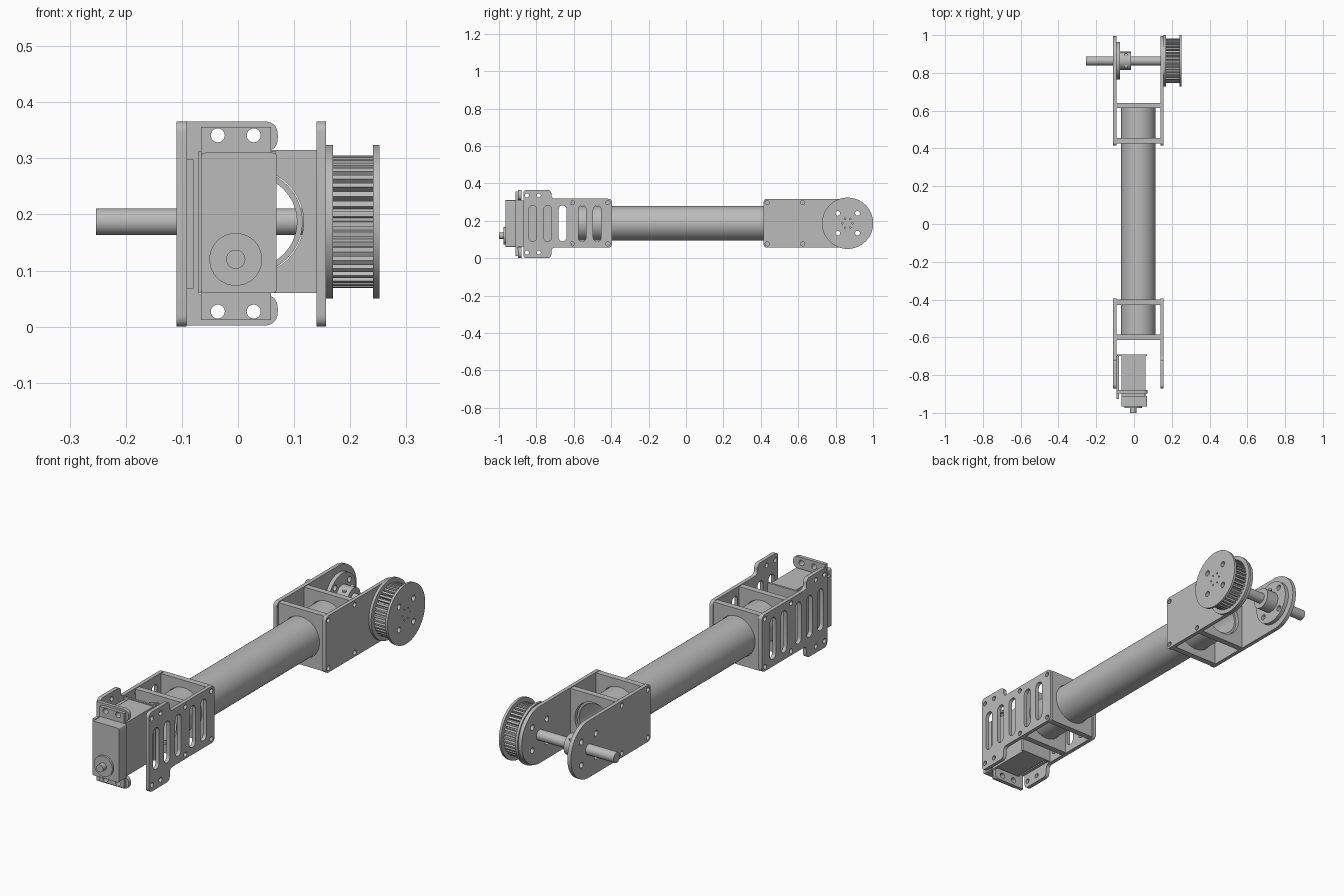
import bpy, bmesh
from math import sin, cos, pi, radians
from mathutils import Matrix, Vector

if "Cube" in bpy.data.objects:
    bpy.data.objects.remove(bpy.data.objects["Cube"])

grey = bpy.data.materials.new("plain grey")
grey.use_nodes = True
GREY = (0.5, 0.5, 0.5, 1)
grey.diffuse_color = GREY
grey.node_tree.nodes["Principled BSDF"].inputs["Base Color"].default_value = GREY

# Local outline (u, v) and depth w: "x" maps to (y, z, x), "y" maps to (x, z, -y)
FRAMES = {"x": Matrix(((0, 0, 1, 0), (1, 0, 0, 0), (0, 1, 0, 0), (0, 0, 0, 1))),
          "y": Matrix.Rotation(pi / 2, 4, "X")}


def circle(u, v, r, n=40):
    return [(u + r * cos(2 * pi * i / n), v + r * sin(2 * pi * i / n)) for i in range(n)]


def rect(u0, u1, v0, v1):
    return [(u0, v0), (u1, v0), (u1, v1), (u0, v1)]


def rounded(points, radius, keep=()):
    """Round every corner of an outline except the indices in keep."""
    out = []
    for i, p in enumerate(points):
        p = Vector(p)
        if i in keep:
            out.append(tuple(p))
            continue
        a = p + (Vector(points[i - 1]) - p).normalized() * radius
        b = p + (Vector(points[(i + 1) % len(points)]) - p).normalized() * radius
        for k in range(8):
            t = k / 7
            out.append(tuple(a * (1 - t) ** 2 + p * 2 * t * (1 - t) + b * t * t))
    return out


def slot(u, v0, v1, r):
    """Upright slot with round ends."""
    arc = [pi * k / 10 for k in range(11)]
    return ([(u + r * cos(a), v1 - r + r * sin(a)) for a in arc] +
            [(u - r * cos(a), v0 + r - r * sin(a)) for a in arc])


def plate(name, axis, start, end, outline, holes=()):
    """Extrude an outline with holes between two positions on an axis."""
    curve = bpy.data.curves.new(name, "CURVE")
    curve.dimensions = "2D"
    curve.fill_mode = "BOTH"
    curve.extrude = abs(end - start) / 2
    for loop in [outline, *holes]:
        spline = curve.splines.new("POLY")
        spline.points.add(len(loop) - 1)
        for point, (u, v) in zip(spline.points, loop):
            point.co = (u, v, 0, 1)
        spline.use_cyclic_u = True
    temp = bpy.data.objects.new(name + "_curve", curve)
    bpy.context.collection.objects.link(temp)
    bpy.context.view_layer.update()
    graph = bpy.context.evaluated_depsgraph_get()
    mesh = bpy.data.meshes.new_from_object(temp.evaluated_get(graph))
    bpy.data.objects.remove(temp)
    bpy.data.curves.remove(curve)

    mid = (start + end) / 2
    shift = (mid, 0, 0) if axis == "x" else (0, mid, 0)
    mesh.transform(Matrix.Translation(shift) @ FRAMES[axis])
    bm = bmesh.new()
    bm.from_mesh(mesh)
    bmesh.ops.remove_doubles(bm, verts=bm.verts, dist=0.00001)
    bmesh.ops.recalc_face_normals(bm, faces=bm.faces)
    for face in bm.faces:
        face.smooth = True
    bm.to_mesh(mesh)
    bm.free()
    mesh.set_sharp_from_angle(angle=radians(30))
    mesh.materials.clear()
    mesh.materials.append(grey)
    obj = bpy.data.objects.new(name, mesh)
    bpy.context.collection.objects.link(obj)
    return obj


def cylinder(name, axis, start, end, u, v, r, holes=()):
    return plate(name, axis, start, end, circle(u, v, r), holes)


MID = 0.187             # height of the arm's centre line
AXLE = 0.864            # y of the pulley axle
BOT, TOP = 0.057, 0.318
SIDES = {"left": (0.14, 0.157), "right": (-0.11, -0.092)}

# Side plates of both ends
front_outline = rounded([(-0.87, 0), (-0.72, 0), (-0.72, BOT), (-0.395, BOT),
                         (-0.395, TOP), (-0.72, TOP), (-0.72, 0.366), (-0.87, 0.366)], 0.022)
front_holes = [slot(y, 0.09, 0.282, 0.021) for y in (-0.82, -0.74, -0.66, -0.555, -0.475)]
front_holes += [circle(y, MID + s * 0.11, 0.011, 16) for y in (-0.607, -0.418) for s in (-1, 1)]
front_holes += [circle(y, 0.183 + s * 0.153, 0.011, 16) for y in (-0.85, -0.787) for s in (-1, 1)]

half = (TOP - BOT) / 2
back_outline = rounded(rect(0.415, AXLE, BOT, TOP), 0.02, keep=(1, 2))
back_outline = [p for p in back_outline if p[0] < AXLE - 0.001]
cap = [(AXLE + half * sin(pi * k / 24), MID - half * cos(pi * k / 24)) for k in range(25)]
back_outline = back_outline[:8] + cap + back_outline[8:]
bolt_ring = [circle(AXLE + a * 0.053, MID + b * 0.053, 0.013, 16) for a in (-1, 1) for b in (-1, 1)]
back_holes = [circle(y, MID + s * 0.11, 0.011, 16) for y in (0.434, 0.624) for s in (-1, 1)]

for side, (x0, x1) in SIDES.items():
    plate(side + "_front_side_plate", "x", x0, x1, front_outline, front_holes)
    plate(side + "_back_side_plate", "x", x0, x1, back_outline, back_holes + bolt_ring)

# Cross plates that clamp the tube
TUBE_X, TUBE_R = 0.023, 0.092
for i, y in enumerate((-0.60, -0.415, 0.44, 0.627)):
    plate(f"cross_plate_{i + 1}", "y", y - 0.014, y + 0.014,
          rect(-0.092, 0.14, BOT + 0.003, TOP - 0.003), [circle(TUBE_X, MID, TUBE_R + 0.002)])

# Hollow arm tube
plate("arm_tube", "y", -0.6, 0.627, circle(TUBE_X, MID, TUBE_R, 64),
      [circle(TUBE_X, MID, 0.082, 64)])

# Axle, hub and toothed pulley
cylinder("axle", "x", -0.253, 0.157, AXLE, MID, 0.024)
bore = circle(AXLE, MID, 0.024)
cylinder("hub_flange", "x", -0.092, -0.074, AXLE, MID, 0.1, [bore] + bolt_ring)
cylinder("hub_collar", "x", -0.074, -0.015, AXLE, MID, 0.048, [bore])
for dy in (-0.03, 0.03):
    screw = cylinder("hub_set_screw", "x", -0.004, 0.004, 0, 0, 0.009)
    screw.rotation_euler = (0, pi / 2, 0)
    screw.location = (-0.042, AXLE + dy, MID + 0.039)

TEETH = 40
teeth = []
for i in range(TEETH):
    for part, r in ((0, 0.118), (0.5, 0.118), (0.6, 0.104), (0.9, 0.104)):
        a = 2 * pi * (i + part) / TEETH
        teeth.append((AXLE + r * cos(a), MID + r * sin(a)))
pin_ring = [circle(AXLE + 0.027 * cos(k * pi / 3), MID + 0.027 * sin(k * pi / 3), 0.004, 10)
            for k in range(6)]
plate("pulley_teeth", "x", 0.169, 0.241, teeth, bolt_ring)
for name, x0, x1, extra in (("pulley_inner_flange", 0.157, 0.169, []),
                            ("pulley_outer_flange", 0.241, 0.252, pin_ring)):
    plate(name, "x", x0, x1, circle(AXLE, MID, 0.137, 64), bolt_ring + extra)

# Servo motor with mounting ears and output shaft
plate("servo_body", "y", -0.91, -0.7, rect(-0.066, 0.06, 0.062, 0.308))
plate("servo_front_case", "y", -0.965, -0.91, rounded(rect(-0.066, 0.069, 0.06, 0.31), 0.008))
plate("servo_back_cover", "y", -0.7, -0.69, rect(-0.09, 0.068, 0.06, 0.312))
ear_holes = [circle(x, z, 0.0125, 20) for x in (-0.036, 0.028) for z in (0.027, 0.341)]
plate("servo_ears", "y", -0.912, -0.897, rect(-0.066, 0.059, 0.012, 0.356), ear_holes)
cylinder("servo_boss", "y", -0.975, -0.965, -0.004, 0.12, 0.047)
cylinder("servo_output_shaft", "y", -1.0, -0.975, -0.004, 0.12, 0.017)

# Servo bracket: open front frame and a web against the side plate
frame = rounded([(-0.092, 0.002), (0.071, 0.002), (0.071, 0.057), (-0.07, 0.057),
                 (-0.07, 0.312), (0.071, 0.312), (0.071, 0.366), (-0.092, 0.366)],
                0.026, keep=(0, 3, 4, 7))
plate("servo_bracket_frame", "y", -0.897, -0.88, frame, ear_holes)
plate("servo_bracket_web", "x", -0.092, -0.079, rect(-0.927, -0.7, 0.068, 0.298))
